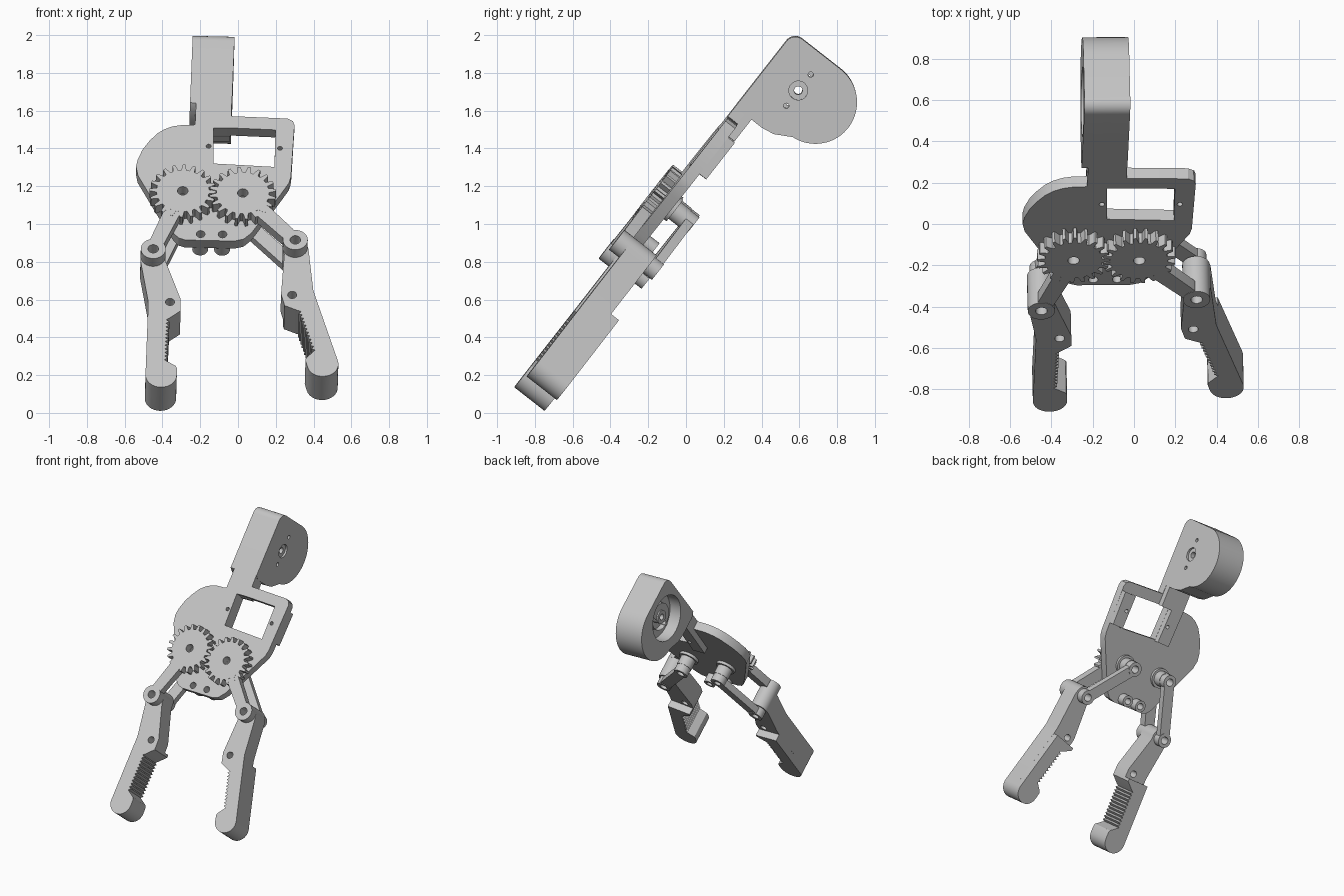
import bpy
import math
from mathutils import Matrix, Vector

if "Cube" in bpy.data.objects:
    bpy.data.objects.remove(bpy.data.objects["Cube"])

grey = bpy.data.materials.new("plain grey")
grey.use_nodes = True
grey.diffuse_color = (0.55, 0.55, 0.55, 1)
grey.node_tree.nodes["Principled BSDF"].inputs["Base Color"].default_value = (0.55, 0.55, 0.55, 1)

# Whole mechanism leans back: local x = across, y = along, z = out of the face
LEAN = Matrix(((1, 0, 0.019, -0.015),
               (0.024, 0.616, -0.788, 0.01),
               (0, 0.788, 0.616, 0),
               (0, 0, 0, 1)))


def arc(c, r, a0, a1, n=16):
    return [(c[0] + r * math.cos(math.radians(a0 + (a1 - a0) * i / n)),
             c[1] + r * math.sin(math.radians(a0 + (a1 - a0) * i / n))) for i in range(n + 1)]


def circle(c, r, n=32):
    return arc(c, r, 0, 360, n)[:-1]


def bar(a, b, ra, rb):
    """Rounded bar outline from a to b."""
    t = math.degrees(math.atan2(b[1] - a[1], b[0] - a[0]))
    return arc(a, ra, t + 90, t + 270) + arc(b, rb, t - 90, t + 90)


def slab(name, loops, low, high, place=Matrix.Identity(4)):
    """Extrude an outline (first loop) with holes (other loops)."""
    cu = bpy.data.curves.new(name, 'CURVE')
    cu.dimensions = '2D'
    cu.fill_mode = 'BOTH'
    cu.extrude = (high - low) / 2
    for pts in loops:
        sp = cu.splines.new('POLY')
        sp.points.add(len(pts) - 1)
        for p, q in zip(sp.points, pts):
            p.co = (q[0], q[1], 0, 1)
        sp.use_cyclic_u = True
    tmp = bpy.data.objects.new(name + "_outline", cu)
    bpy.context.collection.objects.link(tmp)
    dg = bpy.context.evaluated_depsgraph_get()
    me = bpy.data.meshes.new_from_object(tmp.evaluated_get(dg))
    bpy.data.objects.remove(tmp)
    me.transform(LEAN @ place @ Matrix.Translation((0, 0, (low + high) / 2)))
    me.name = name
    me.materials.clear()
    me.materials.append(grey)
    ob = bpy.data.objects.new(name, me)
    bpy.context.collection.objects.link(ob)
    bpy.ops.object.select_all(action='DESELECT')
    ob.select_set(True)
    bpy.context.view_layer.objects.active = ob
    bpy.ops.object.mode_set(mode='EDIT')
    bpy.ops.mesh.select_all(action='SELECT')
    bpy.ops.mesh.remove_doubles(threshold=0.0002)
    bpy.ops.mesh.normals_make_consistent(inside=False)
    bpy.ops.object.mode_set(mode='OBJECT')
    bpy.ops.object.shade_smooth_by_angle(angle=math.radians(28))
    return ob


GEARS = {"right": (-0.294, 0.815), "left": (0.024, 0.801)}
JOINTS = {"right": (-0.45, 0.425), "left": (0.302, 0.485)}
FACE, BACK = 0.80, 0.735

# Base plate with servo window and screw holes
plate = [(-0.241, 1.308), (-0.30, 1.308), (-0.345, 1.30), (-0.39, 1.28), (-0.43, 1.25),
         (-0.47, 1.20), (-0.505, 1.145), (-0.53, 1.08), (-0.54, 1.03), (-0.53, 0.97),
         (-0.426, 0.751), (-0.34, 0.58), (-0.315, 0.55), (-0.278, 0.536), (-0.02, 0.529),
         (0.03, 0.542), (0.071, 0.583), (0.23, 0.85), (0.27, 0.92), (0.28, 0.96),
         (0.299, 1.308), (0.29, 1.335), (0.262, 1.352), (-0.034, 1.368)]
window = [(-0.13, 1.294), (0.198, 1.276), (0.193, 1.027), (-0.13, 1.05)]
stubs = [(-0.198, 0.576), (-0.082, 0.574)]
screws = [(-0.156, 1.167), (0.222, 1.153)]
slab("base_plate", [plate, window] + [circle(p, 0.023) for p in stubs]
     + [circle(p, 0.013) for p in screws] + [circle(p, 0.028) for p in GEARS.values()], BACK, FACE)

# Servo mounting blocks beside the window
slab("servo_block_right", [[(-0.23, 1.04), (-0.131, 1.04), (-0.131, 1.285), (-0.23, 1.285)],
                           circle(screws[0], 0.013)], 0.69, BACK)
slab("servo_block_left", [[(0.194, 1.03), (0.284, 1.03), (0.296, 1.275), (0.199, 1.275)],
                          circle(screws[1], 0.013)], 0.69, BACK)
slab("neck_rib", [[(-0.23, 1.285), (-0.04, 1.285), (-0.036, 1.44), (-0.225, 1.44)]], 0.69, BACK)
for i, p in enumerate(stubs):
    slab("stub_%d" % i, [circle(p, 0.042), circle(p, 0.023)], 0.67, BACK)

# Neck joining the plate to the wrist housing
slab("neck", [[(-0.228, 1.29), (-0.036, 1.29), (-0.034, 1.47), (-0.222, 1.47)]], BACK, FACE)

# Wrist housing: solid wall on one side, round recess on the other
ROLL = (Matrix.Translation((-0.135, 1.685, 0)) @ Matrix.Rotation(math.radians(-1.8), 4, 'Z')
        @ Matrix.Translation((0, -1.685, 0)))
SIDE = ROLL @ Matrix(((0, 0, 1, 0), (1, 0, 0, 0), (0, 1, 0, 0), (0, 0, 0, 1)))
HUB = (1.708, 0.59)
housing = ([(1.455, FACE), (1.434, 0.76), (1.434, 0.62), (1.446, 0.55)]
           + arc((1.715, 0.48), 0.22, 185, 360, 32) + arc((1.875, 0.74), 0.06, 0, 90, 10))
pins = [circle((HUB[0] + d, HUB[1]), 0.014, 16) for d in (-0.103, 0.107)]
slab("housing_wall", [housing, circle(HUB, 0.05)] + pins, -0.02, 0.11, SIDE)
slab("housing_rim", [housing, circle(HUB, 0.17, 48)], -0.112, -0.02, SIDE)
slab("housing_hub", [circle(HUB, 0.10), circle(HUB, 0.045)] + pins, -0.06, -0.02, SIDE)
slab("hub_bush", [circle(HUB, 0.05), circle(HUB, 0.022)], -0.07, 0.095, SIDE)


def gear(c, phase, teeth=20, root=0.139, tip=0.176):
    pts = []
    for i in range(teeth):
        for f, r in ((-0.32, root), (-0.13, tip), (0.13, tip), (0.32, root)):
            a = math.radians(phase) + (i + f) * math.tau / teeth
            pts.append((c[0] + r * math.cos(a), c[1] + r * math.sin(a)))
    return pts


# Finger outline around its knuckle, with a serrated grip
grip = []
for i in range(12):
    for f, d in ((0.0, 0.0), (0.5, -0.018)):
        t = (i + f) / 12
        grip.append((0.077 + 0.011 * t + d, -0.705 + 0.293 * t))
pad = (arc((0.043, -0.795), 0.083, 180, 360) + [(0.126, -0.749), (0.12, -0.735)] + grip
       + [(0.088, -0.412), (0.146, -0.365)])
finger = [(-0.066, -0.03), (-0.026, -0.30), (-0.026, -0.33)] + pad + [(0.146, -0.285), (0.066, -0.03)] \
    + arc((0, 0), 0.066, 0, 180)
finger_pad = [(-0.026, -0.345)] + pad + [(0.146, -0.345)]

for side in ("right", "left"):
    g, j = GEARS[side], JOINTS[side]
    put = Matrix.Translation((j[0], j[1], 0))
    if side == "left":
        put = put @ Matrix.Rotation(math.radians(13.7), 4, 'Z') @ Matrix.Scale(-1, 4, Vector((1, 0, 0)))
    # Drive gear and its arm on the front
    slab("gear_" + side, [gear(g, -2.5 if side == "right" else 186.5), circle(g, 0.028)], 0.803, 0.866)
    u = (Vector(j) - Vector(g)).normalized()
    slab("gear_arm_" + side, [bar(tuple(Vector(g) + u * 0.10), tuple(Vector(j) - u * 0.066), 0.045, 0.04)],
         0.803, 0.865)
    slab("arm_end_" + side, [circle(j, 0.066), circle(j, 0.028)], FACE, 0.867)
    # Finger body and its thicker gripping half
    slab("finger_" + side, [finger, circle((0, 0), 0.028), circle((0.09, -0.305), 0.024)], 0.65, FACE, put)
    slab("finger_pad_" + side, [finger_pad], 0.597, 0.65, put)
    # Rear link carried on a post
    slab("post_" + side, [circle(g, 0.055), circle(g, 0.028)], 0.645, BACK)
    slab("post_base_" + side, [circle(g, 0.072), circle(g, 0.028)], 0.715, BACK)
    slab("link_" + side, [bar(g, j, 0.04, 0.04), circle(g, 0.027), circle(j, 0.027)], 0.593, 0.643)
    for tag, p in (("top", g), ("bottom", j)):
        slab("link_%s_%s" % (tag, side), [circle(p, 0.052), circle(p, 0.027)], 0.59, 0.65)
